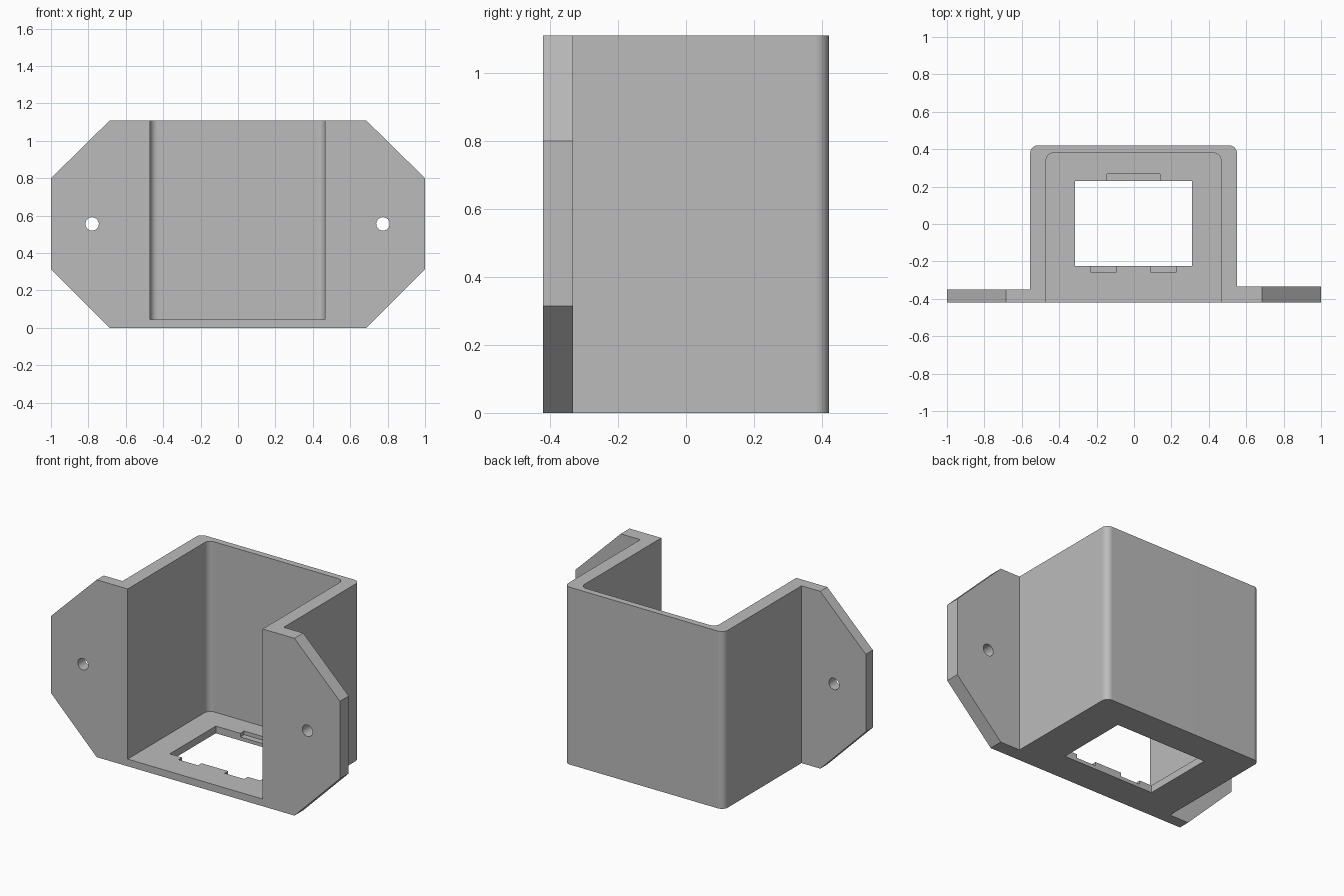
import bpy
import math
from mathutils import Vector

cube = bpy.data.objects.get("Cube")
if cube:
    bpy.data.objects.remove(cube, do_unlink=True)

grey = bpy.data.materials.new("plain grey")
grey.use_nodes = True
GREY = (0.5, 0.5, 0.5, 1)
grey.diffuse_color = GREY
grey.node_tree.nodes["Principled BSDF"].inputs["Base Color"].default_value = GREY

HEIGHT, FRONT, BACK, FLOOR = 1.11, -0.42, 0.42, 0.045


def prism(name, outline, lo, hi, axis="z"):
    """Extrude a 2D outline along z (outline in x,y) or along y (outline in x,z)."""
    place = (lambda a, b, h: (a, b, h)) if axis == "z" else (lambda a, b, h: (a, h, b))
    n = len(outline)
    verts = [place(a, b, h) for h in (lo, hi) for a, b in outline]
    faces = [list(range(n))[::-1], list(range(n, 2 * n))]
    faces += [[i, (i + 1) % n, n + (i + 1) % n, n + i] for i in range(n)]
    if axis == "y":
        faces = [f[::-1] for f in faces]
    mesh = bpy.data.meshes.new(name)
    mesh.from_pydata(verts, [], faces)
    mesh.materials.append(grey)
    obj = bpy.data.objects.new(name, mesh)
    bpy.context.collection.objects.link(obj)
    return obj


def rect(x0, x1, y0, y1):
    return [(x0, y0), (x1, y0), (x1, y1), (x0, y1)]


def round_back(x0, x1, y0, y1, r, steps=8):
    """Rectangle whose two back corners are rounded."""
    pts = [(x0, y0), (x1, y0)]
    for cx, start in ((x1 - r, 0), (x0 + r, math.pi / 2)):
        for i in range(steps + 1):
            a = start + i * math.pi / 2 / steps
            pts.append((cx + r * math.cos(a), y1 - r + r * math.sin(a)))
    return pts


def combine(target, tool, operation):
    mod = target.modifiers.new(operation, "BOOLEAN")
    mod.operation, mod.solver, mod.object = operation, "EXACT", tool
    with bpy.context.temp_override(object=target, active_object=target):
        bpy.ops.object.modifier_apply(modifier=mod.name)
    bpy.data.objects.remove(tool, do_unlink=True)


# Housing block with rounded back corners
bracket = prism("mounting_bracket", round_back(-0.555, 0.55, FRONT, BACK, 0.04), 0, HEIGHT)
bpy.context.view_layer.update()

# Mounting ears with cut corners; the left one is thicker
for side, back in ((-1, -0.35), (1, -0.333)):
    ear = [(0.4, 0), (0.685, 0), (1, 0.315), (1, 0.8), (0.685, HEIGHT), (0.4, HEIGHT)]
    ear = [(side * x, z) for x, z in ear][::side]
    combine(bracket, prism("ear", ear, FRONT, back, "y"), "UNION")

# Cavity, open at the front and the top
combine(bracket, prism("cavity", round_back(-0.47, 0.465, -0.6, 0.38, 0.04), FLOOR, 1.4),
        "DIFFERENCE")

# Window through the floor and shallow clip notches along its rim
combine(bracket, prism("window", rect(-0.315, 0.31, -0.225, 0.23), -0.2, 0.3), "DIFFERENCE")
for x0, x1, y0, y1 in ((-0.145, 0.14, 0.2, 0.268),
                       (-0.23, -0.095, -0.26, -0.2),
                       (0.09, 0.225, -0.26, -0.2)):
    combine(bracket, prism("notch", rect(x0, x1, y0, y1), 0.022, 0.3), "DIFFERENCE")

# Screw holes
for x in (-0.78, 0.775):
    ring = [(x + 0.036 * math.cos(i * math.tau / 24), 0.556 + 0.036 * math.sin(i * math.tau / 24))
            for i in range(24)]
    combine(bracket, prism("screw_hole", ring, -0.6, -0.2, "y"), "DIFFERENCE")

# Smooth fillets and holes, crisp edges elsewhere
bpy.ops.object.select_all(action="DESELECT")
bracket.select_set(True)
bpy.context.view_layer.objects.active = bracket
bpy.ops.object.shade_smooth_by_angle(angle=math.radians(30))
weighted = bracket.modifiers.new("flat_sides", "WEIGHTED_NORMAL")
weighted.keep_sharp = True
